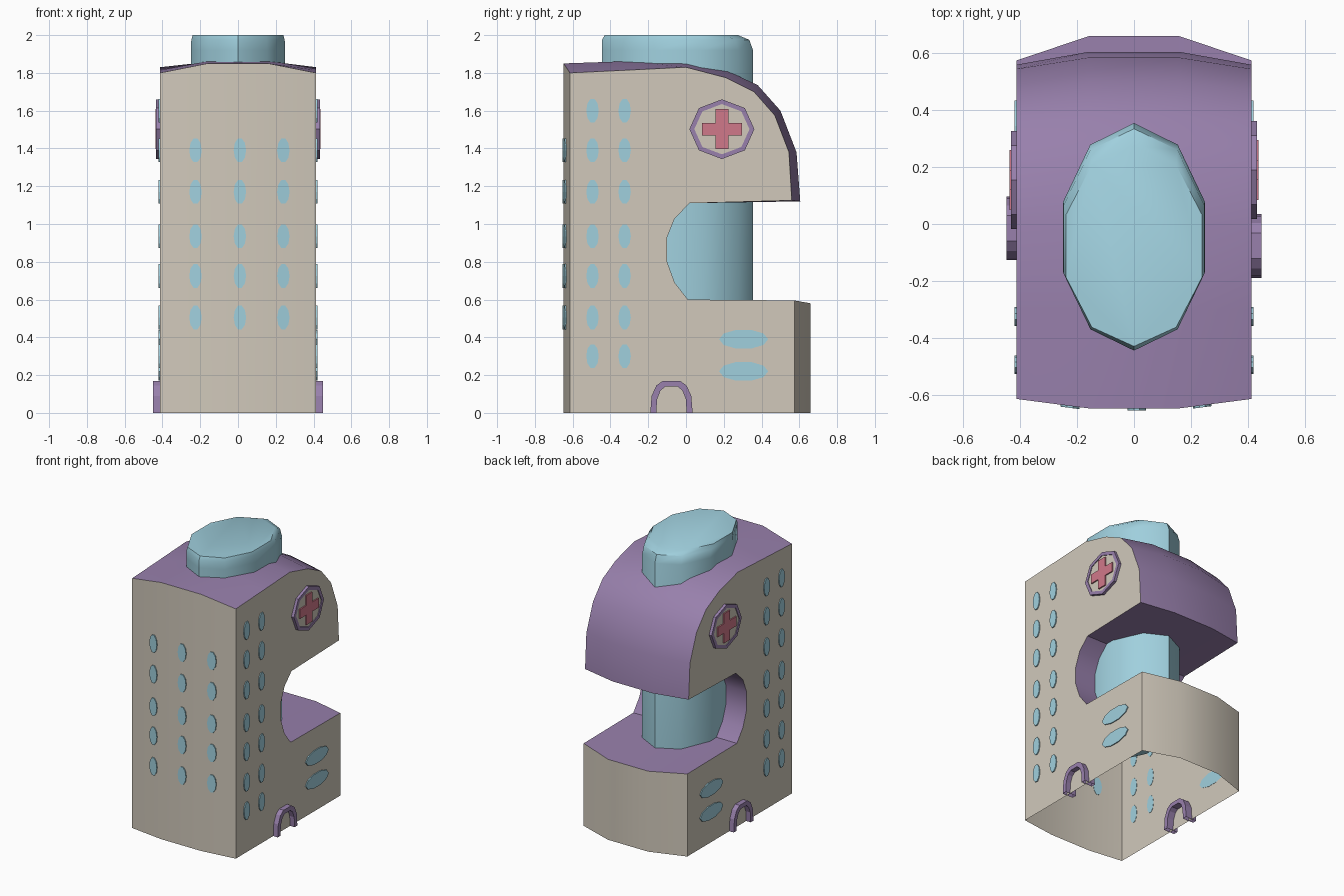
import bpy, bmesh, math

if "Cube" in bpy.data.objects:
    bpy.data.objects.remove(bpy.data.objects["Cube"])


def material(name, rgb):
    m = bpy.data.materials.new(name)
    lin = [((c / 255 + 0.055) / 1.055) ** 2.4 for c in rgb]
    m.diffuse_color = (*lin, 1)
    m.use_nodes = True
    m.node_tree.nodes["Principled BSDF"].inputs["Base Color"].default_value = m.diffuse_color
    return m


BEIGE = material("beige_wall", (209, 201, 187))
PURPLE = material("purple_trim", (152, 128, 172))
BLUE = material("blue_glass", (160, 208, 222))
PINK = material("pink_cross", (208, 120, 138))


def finish(name, bm, mats, angle=None):
    bmesh.ops.recalc_face_normals(bm, faces=bm.faces)
    mesh = bpy.data.meshes.new(name)
    bm.to_mesh(mesh)
    bm.free()
    for m in mats:
        mesh.materials.append(m)
    ob = bpy.data.objects.new(name, mesh)
    bpy.context.collection.objects.link(ob)
    if angle:
        bpy.ops.object.select_all(action='DESELECT')
        ob.select_set(True)
        bpy.context.view_layer.objects.active = ob
        bpy.ops.object.shade_smooth_by_angle(angle=math.radians(angle))
    return ob


def strip(bm, a, b, closed=True):
    n = len(a)
    return [bm.faces.new((a[i], a[(i + 1) % n], b[(i + 1) % n], b[i]))
            for i in range(n if closed else n - 1)]


def plate(name, pts, place, d0, d1, mat):
    """Flat outline pushed from depth d0 to d1."""
    bm = bmesh.new()
    a, b = ([bm.verts.new(place(u, v, d)) for u, v in pts] for d in (d0, d1))
    strip(bm, a, b)
    bm.faces.new(a)
    bm.faces.new(b)
    return finish(name, bm, [mat])


def frame(name, outer, inner, place, d0, d1, mat, closed=True):
    """Band between two outlines, pushed from depth d0 to d1."""
    bm = bmesh.new()
    o0, o1, i1, i0 = ([bm.verts.new(place(u, v, d)) for u, v in pts]
                      for pts, d in ((outer, d0), (outer, d1), (inner, d1), (inner, d0)))
    for a, b in ((o0, o1), (o1, i1), (i1, i0), (i0, o0)):
        strip(bm, a, b, closed)
    return finish(name, bm, [mat])


def oval(cu, cv, ru, rv, n=10):
    return [(cu + ru * math.cos(2 * math.pi * i / n), cv + rv * math.sin(2 * math.pi * i / n))
            for i in range(n)]


# Main building: C-shaped side profile, bowed outward in the middle, open below
HALF, MID = 0.413, 0.16
notch = [(.02, 1.11), (-.06, 1.03), (-.1, .93), (-.1, .80), (-.06, .69), (.01, .60)]
edge = [(-.615, 0), (-.615, 1.80), (-.3, 1.815), (0, 1.83), (.21, 1.775), (.36, 1.70),
        (.47, 1.575), (.545, 1.38), (.56, 1.125)] + notch + [(.575, .595), (.575, 0)]
middle = [(-.648, 0), (-.648, 1.85), (-.3, 1.862), (0, 1.858), (.22, 1.81), (.38, 1.735),
          (.50, 1.60), (.585, 1.38), (.605, 1.12)] + notch + [(.66, .58), (.66, 0)]
bm = bmesh.new()
rows = [[bm.verts.new((x, y, z)) for y, z in prof]
        for x, prof in ((-HALF, edge), (-MID, middle), (MID, middle), (HALF, edge))]
for a, b in zip(rows, rows[1:]):
    for i, f in enumerate(strip(bm, a, b, closed=False)):
        f.material_index = 1 if 1 <= i <= 14 else 0
bm.faces.new(rows[0])
bm.faces.new(rows[-1])
finish("building_shell", bm, [BEIGE, PURPLE], 30)

# Glass tower: ten-sided oval column, rounded off at the top
bm = bmesh.new()
rings = []
for z, rx, y0, y1 in ((.55, .262, -.445, .355), (1.92, .262, -.445, .355),
                      (1.975, .26, -.445, .335), (2.0, .252, -.43, .275)):
    cy, ry = (y0 + y1) / 2, (y1 - y0) / 2
    rings.append([bm.verts.new((rx * math.cos(math.radians(18 + 36 * i)),
                                cy + ry * math.sin(math.radians(18 + 36 * i)), z))
                  for i in range(10)])
for a, b in zip(rings, rings[1:]):
    strip(bm, a, b)
bm.faces.new(rings[0])
bm.faces.new(rings[-1])
finish("glass_tower", bm, [BLUE], 40)


# Front windows, following the bowed wall
def front_place(u, v, d):
    t = max(0, abs(u) - MID) / (HALF - MID)
    return (u, -.648 + .033 * t - d, v)


floors = (.505, .725, .935, 1.17, 1.39)
for x in (-.225, .01, .24):
    for z in floors:
        plate("front_window", oval(x, z, .033, .066), front_place, -.002, .007, BLUE)

# Both sides: windows, emblem and door
for side, s, shift in (("right", 1, 0), ("left", -1, 1)):
    def place(u, v, d, s=s):
        return (s * (HALF + d), u, v)

    for y in (-.495, -.325):
        for z in (.30, *floors, 1.60):
            plate(side + "_window", oval(y, z, .033, .066), place, -.002, .007, BLUE)
    for z in (.22, .39):
        plate(side + "_wide_window", oval(.305, z, .13, .052), place, -.002, .007, BLUE)

    # Emblem: octagonal ring round a cross
    cy, cz = .19 - .035 * shift, 1.502
    frame(side + "_emblem_ring", oval(cy, cz, .172, .158, 8), oval(cy, cz, .146, .133, 8),
          place, -.005, .02, PURPLE)
    w, r = .034, .106
    cross = [(w, w), (w, r), (-w, r), (-w, w), (-r, w), (-r, -w),
             (-w, -w), (-w, -r), (w, -r), (w, -w), (r, -w), (r, w)]
    plate(side + "_emblem_cross", [(cy + u, cz + v) for u, v in cross],
          place, .015, .024, PINK)
    plate(side + "_emblem_back", oval(cy, cz, .15, .137, 8), place, .007, .015, BEIGE)

    # Arched door frame
    dy = -.077 + .062 * shift
    arch = [(-.112, 0), (-.105, .09), (-.08, .145), (-.045, .17),
            (.045, .17), (.08, .145), (.105, .09), (.112, 0)]
    frame(side + "_door_frame", [(dy + u, v) for u, v in arch],
          [(dy + u * .72, v * .82) for u, v in arch], place, -.05, .036, PURPLE, closed=False)
